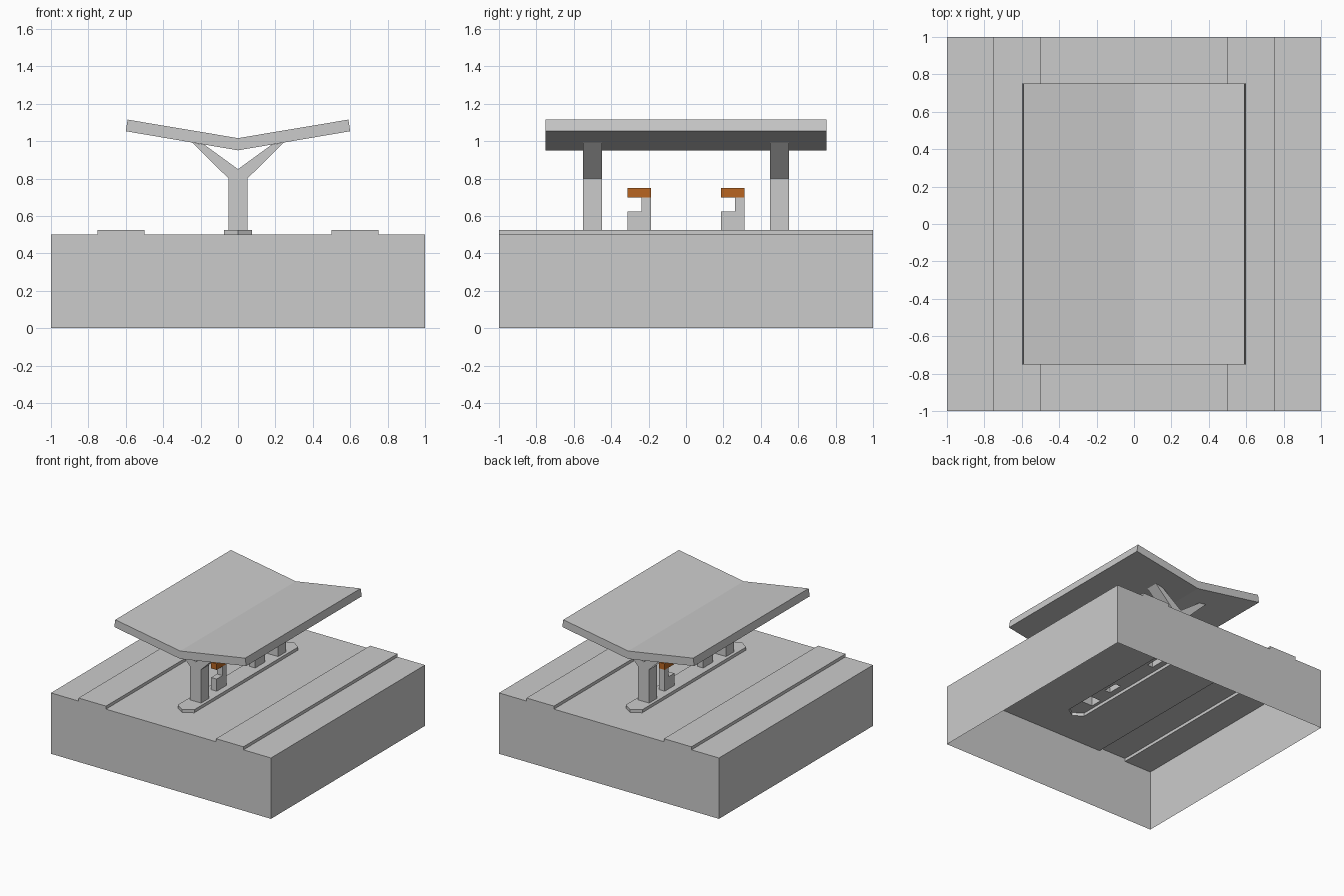
import bpy, bmesh

if "Cube" in bpy.data.objects:
    bpy.data.objects.remove(bpy.data.objects["Cube"])


def finish(bm, name):
    """Weld, orient and link a bmesh as a named object."""
    bmesh.ops.remove_doubles(bm, verts=bm.verts, dist=0.0001)
    bmesh.ops.recalc_face_normals(bm, faces=bm.faces)
    mesh = bpy.data.meshes.new(name)
    bm.to_mesh(mesh)
    bm.free()
    obj = bpy.data.objects.new(name, mesh)
    bpy.context.collection.objects.link(obj)
    return obj


def face(bm, pts):
    bm.faces.new([bm.verts.new(p) for p in pts])


def sweep(bm, profile, place, a, b, closed=True, skip=()):
    """Walls along a profile from a to b, leaving out the skipped edges."""
    n = len(profile)
    for i in range(n if closed else n - 1):
        if i not in skip:
            p, q = profile[i], profile[(i + 1) % n]
            face(bm, [place(p, a), place(q, a), place(q, b), place(p, b)])


def prism(name, profile, place, a, b, skip=()):
    bm = bmesh.new()
    sweep(bm, profile, place, a, b, skip=skip)
    for t in (a, b):
        face(bm, [place(p, t) for p in profile])
    return finish(bm, name)


along_y = lambda p, t: (p[0], t, p[1])
along_x = lambda p, t: (t, p[0], p[1])
along_z = lambda p, t: (p[0], p[1], t)

GROUND, DECK = 0.5, 0.525
POST_Y, BENCH_Y = (-0.5, 0.5), (-0.25, 0.25)
POST_W, BENCH_W, BENCH_D = 0.05, 0.025, 0.0625

# Platform base: open-bottomed shell, left half mirrored to the right
bm = bmesh.new()
outer = [(-1, 0), (-1, GROUND), (-0.75, GROUND), (-0.75, DECK),
         (-0.5, DECK), (-0.5, GROUND)]
sweep(bm, outer, along_y, -1, 1, closed=False)
for y in (-1, 1):
    face(bm, [along_y(p, y) for p in outer + [(0, GROUND), (0, 0)]])

# Raised island with pointed ends, set into the ground surface
island = [(0, -0.725), (-0.075, -0.675), (-0.075, 0.675), (0, 0.725)]
ground = [(-0.5, -1), (0, -1)] + island + [(0, 1), (-0.5, 1)]
face(bm, [along_z(p, GROUND) for p in ground])
sweep(bm, island, along_z, GROUND, DECK, closed=False)

# Island top, notched where the hollow posts and benches stand
notches = []
feet = [(y, POST_W, 0.05) for y in POST_Y] + [(y, BENCH_W, BENCH_D) for y in BENCH_Y]
for y, w, d in sorted(feet, reverse=True):
    notches += [(0, y + d), (-w, y + d), (-w, y - d), (0, y - d)]
face(bm, [along_z(p, DECK) for p in island + notches])
base = finish(bm, "platform_base")
mirror = base.modifiers.new("mirror", 'MIRROR')
mirror.use_clip = True

# Y-shaped roof posts, open at the foot and where the arms meet the roof
half = [(0.05, DECK), (0.05, 0.8), (0.245, 0.992), (0.18, 0.981)]
post = half + [(0, 0.85)] + [(-x, z) for x, z in reversed(half)]
for i, y in enumerate(POST_Y):
    prism(f"roof_post_{i + 1}", post, along_y, y - 0.05, y + 0.05, skip=(2, 6, 8))

# Benches: stepped support with a wooden seat slab
wood = bpy.data.materials.new("wood")
wood.diffuse_color = (0.48, 0.13, 0.015, 1)
wood.use_nodes = True
wood.node_tree.nodes["Principled BSDF"].inputs["Base Color"].default_value = wood.diffuse_color
for i, y in enumerate(BENCH_Y):
    f, b, m = y - BENCH_D, y + BENCH_D, y + 0.0125
    support = [(f, DECK), (f, 0.625), (m, 0.625), (m, 0.7), (b, 0.7), (b, DECK)]
    prism(f"bench_support_{i + 1}", support, along_x, -BENCH_W, BENCH_W, skip=(3, 5))
    slab = [(f, 0.7), (f, 0.75), (b, 0.75), (b, 0.7)]
    seat = prism(f"bench_seat_{i + 1}", slab, along_x, -BENCH_W, BENCH_W)
    seat.data.materials.append(wood)

# Butterfly roof
roof = [(0, 0.951), (0.6, 1.053), (0.59, 1.115), (0, 1.016), (-0.59, 1.115), (-0.6, 1.053)]
prism("roof", roof, along_y, -0.75, 0.75)
